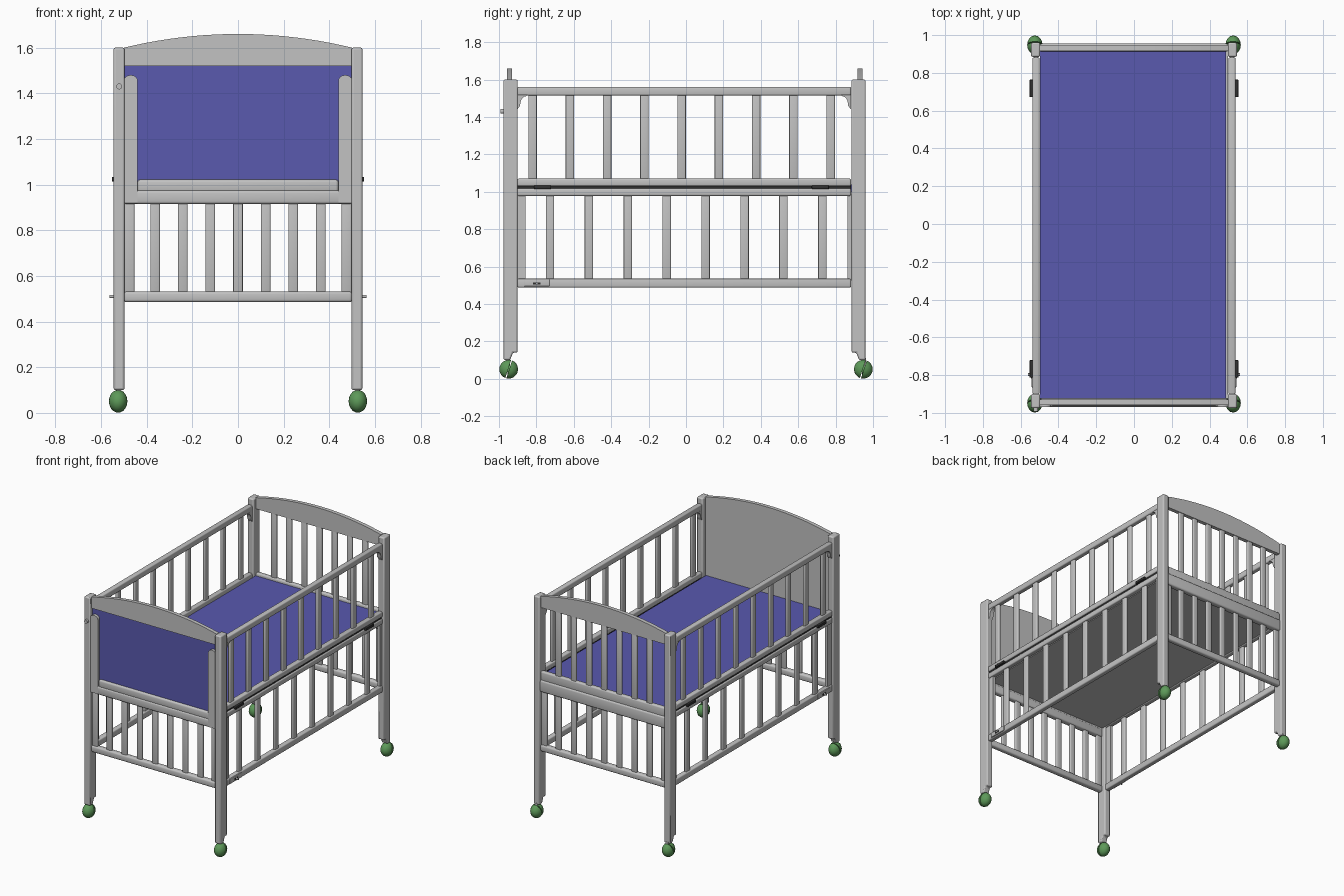
import bpy, bmesh, math
from mathutils import Matrix, Vector

if "Cube" in bpy.data.objects:
    bpy.data.objects.remove(bpy.data.objects["Cube"])


def material(name, rgb):
    m = bpy.data.materials.new(name)
    m.use_nodes = True
    m.diffuse_color = (*rgb, 1)
    m.node_tree.nodes["Principled BSDF"].inputs["Base Color"].default_value = (*rgb, 1)
    return m


GREY = material("painted_grey", (0.54, 0.54, 0.54))
BLUE = material("fabric_blue", (0.1, 0.1, 0.43))
GREEN = material("caster_green", (0.11, 0.32, 0.1))
DARK = material("hinge_dark", (0.03, 0.03, 0.03))


def finish(name, bm, mat):
    bmesh.ops.recalc_face_normals(bm, faces=bm.faces)
    mesh = bpy.data.meshes.new(name)
    bm.to_mesh(mesh)
    bm.free()
    mesh.materials.append(mat)
    ob = bpy.data.objects.new(name, mesh)
    bpy.context.collection.objects.link(ob)
    bpy.ops.object.select_all(action="DESELECT")
    ob.select_set(True)
    bpy.context.view_layer.objects.active = ob
    bpy.ops.object.shade_smooth_by_angle(angle=math.radians(35))
    return ob


def box(name, x, y, z, mat=GREY, bevel=0.0):
    """Box between two limits on each axis, with rounded edges."""
    bm = bmesh.new()
    bmesh.ops.create_cube(bm, size=1)
    for v in bm.verts:
        v.co = Vector([(a + b) / 2 + c * (b - a) for (a, b), c in zip((x, y, z), v.co)])
    if bevel:
        bmesh.ops.bevel(bm, geom=bm.edges[:], offset=bevel, segments=3,
                        profile=0.5, affect="EDGES", clamp_overlap=True)
    return finish(name, bm, mat)


def prism(name, points, axis, a, b, mat=GREY):
    """Outline extruded along x or y."""
    bm = bmesh.new()
    place = (lambda p, t: (t, *p)) if axis == "x" else (lambda p, t: (p[0], t, p[1]))
    face = bm.faces.new([bm.verts.new(place(p, a)) for p in points])
    out = bmesh.ops.extrude_face_region(bm, geom=[face])
    shift = Vector(place((0, 0), b - a))
    for v in out["geom"]:
        if isinstance(v, bmesh.types.BMVert):
            v.co += shift
    return finish(name, bm, mat)


def span(c, w):
    return (c - w / 2, c + w / 2)


def mirrored(s, a, b):
    return tuple(sorted((s * a, s * b)))


def arch(bottom, half=0.5, drop=0.0, n=20):
    xs = [half - 2 * half * i / n for i in range(n + 1)]
    return [(-half, bottom), (half, bottom)] + [
        (x, 1.6 - drop + 0.06 * (1 - (x / half) ** 2)) for x in xs]


def cylinder(name, centre, radius, depth, axis, mat):
    bm = bmesh.new()
    bmesh.ops.create_cone(bm, cap_ends=True, segments=16, radius1=radius,
                          radius2=radius, depth=depth)
    turn = Matrix.Rotation(math.pi / 2, 4, "Y" if axis == "x" else "X")
    bm.transform(Matrix.Translation(centre) @ turn)
    return finish(name, bm, mat)


# Corner posts with a cut-back foot
FOOT = [(-0.975, 1.6), (-0.9, 1.6), (-0.9, 0.14), (-0.925, 0.14), (-0.94, 0.1), (-0.975, 0.1)]
for s, side in ((-1, "right"), (1, "left")):
    for end in ("front", "back"):
        outline = FOOT if end == "front" else [(-0.015 - y, z) for y, z in FOOT]
        post = prism(f"{end}_{side}_post", outline, "x", *mirrored(s, 0.497, 0.545))
        mod = post.modifiers.new("rounded", "BEVEL")
        mod.width, mod.segments = 0.008, 2

# Casters: two half balls with a slit between them
for s, side in ((-1, "right"), (1, "left")):
    for e, end in ((-1, "front"), (1, "back")):
        centre = Vector((s * 0.525, e * 0.948, 0.051))
        for h in (-1, 1):
            bm = bmesh.new()
            bmesh.ops.create_uvsphere(bm, u_segments=16, v_segments=10, radius=0.05)
            cut = bmesh.ops.bisect_plane(bm, geom=bm.verts[:] + bm.edges[:] + bm.faces[:],
                                         plane_co=(0, h * 0.003, 0), plane_no=(0, -h, 0),
                                         clear_outer=True)
            rim = [g for g in cut["geom_cut"] if isinstance(g, bmesh.types.BMEdge)]
            bmesh.ops.contextual_create(bm, geom=rim)
            bm.transform(Matrix.Translation(centre) @ Matrix.Diagonal((0.82, 1, 1, 1))
                         @ Matrix.Rotation(math.radians(-18), 4, "X"))
            finish(f"{end}_{side}_caster_half", bm, GREEN)
        cylinder(f"{end}_{side}_caster_hub", centre, 0.03, 0.012, "y", GREEN)
        box(f"{end}_{side}_caster_stem", span(s * 0.522, 0.02),
            span(e * 0.952, 0.02), (0.07, 0.11))

# Mattress on its base board
box("mattress", (-0.497, 0.488), (-0.925, 0.917), (1.0, 1.04), BLUE)
box("base_board", (-0.497, 0.497), (-0.925, 0.917), (0.98, 1.0))

# Front end: solid arched panel with fabric face and U-shaped frame
prism("front_arched_panel", arch(0.95), "y", -0.94, -0.93)
prism("front_top_arch", arch(1.52), "y", -0.957, -0.93)
box("front_fabric_panel", (-0.5, 0.5), (-0.947, -0.939), (0.98, 1.525), BLUE)
for s, side in ((-1, "right"), (1, "left")):
    top = [(s * (0.47 + 0.03 * math.cos(t)), 1.455 + 0.025 * math.sin(t))
           for t in [math.pi * i / 10 for i in range(11)]]
    prism(f"front_{side}_upright", [(s * 0.44, 0.92), (s * 0.5, 0.92)] + top, "y", -0.968, -0.945)
box("front_middle_rail", (-0.5, 0.5), (-0.968, -0.925), (0.915, 0.975), bevel=0.012)
box("front_rail_bead", (-0.44, 0.44), (-0.963, -0.93), (0.965, 1.022), bevel=0.012)

# Back end: arched top rail and open slats
prism("back_top_arch", arch(1.52), "y", 0.916, 0.944)
box("back_middle_rail", (-0.5, 0.5), (0.91, 0.955), (0.915, 1.0), bevel=0.012)
box("back_rail_bead", (-0.5, 0.5), (0.912, 0.945), (0.99, 1.06), bevel=0.01)

# Slats and bottom rails of both ends
SLATS = [0.121 * i for i in range(-3, 4)]
for end, y in (("front", -0.943), ("back", 0.93)):
    box(f"{end}_bottom_rail", (-0.5, 0.5), span(y, 0.04), (0.485, 0.532), bevel=0.012)
    for x in SLATS:
        box(f"{end}_lower_slat", span(x, 0.042), span(y, 0.02), (0.525, 0.925), bevel=0.006)
        if end == "back":
            box("back_upper_slat", span(x, 0.042), span(y, 0.02), (1.05, 1.53), bevel=0.006)
    for s in (-1, 1):
        box(f"{end}_edge_slat", span(s * 0.476, 0.044), span(y, 0.02), (0.525, 0.925), bevel=0.006)

# Long sides: upper folding gate and lower fixed gate
for s, side in ((-1, "right"), (1, "left")):
    rail_x, slat_x = mirrored(s, 0.5, 0.537), mirrored(s, 0.509, 0.529)
    length = (-0.902, 0.882)
    for part, z in (("top_rail", (1.515, 1.56)), ("gate_bottom_rail", (1.03, 1.07)),
                    ("lower_gate_top_rail", (0.978, 1.018)), ("bottom_rail", (0.488, 0.535))):
        box(f"{side}_{part}", rail_x, length, z, bevel=0.008)
    box(f"{side}_hinge_gap", mirrored(s, 0.508, 0.528), length, (1.015, 1.033), DARK)
    for i in range(9):
        box(f"{side}_upper_slat", slat_x, span(-0.82 + i * 0.1992, 0.045), (1.06, 1.525), bevel=0.006)
    for i in range(8):
        box(f"{side}_lower_slat", slat_x, span(-0.727 + i * 0.208, 0.045), (0.525, 0.985), bevel=0.006)
    box(f"{side}_front_edge_slat", slat_x, (-0.902, -0.857), (0.525, 0.985))
    box(f"{side}_back_edge_slat", slat_x, (0.864, 0.884), (0.525, 0.985))
    # Curved corner brackets under the top rail
    for d, y0 in ((1, -0.902), (-1, 0.882)):
        curve = [(y0 + d * (0.045 - 0.03 * math.sin(t)), 1.46 + 0.05 * math.cos(t))
                 for t in [math.pi / 2 * i / 6 for i in range(7)]]
        outline = [(y0, 1.44), (y0, 1.52), (y0 + d * 0.06, 1.52)] + curve
        prism(f"{side}_corner_bracket", outline, "x", *mirrored(s, 0.503, 0.533))
    # Hinges, lock plate and pin
    for y in (-0.767, 0.718):
        box(f"{side}_hinge", mirrored(s, 0.533, 0.553), span(y, 0.092), (1.014, 1.034), DARK, 0.004)
    box(f"{side}_lock_plate", mirrored(s, 0.53, 0.543), span(-0.797, 0.135), (0.494, 0.531), bevel=0.004)
    box(f"{side}_lock_slot", mirrored(s, 0.54, 0.546), span(-0.797, 0.04), (0.504, 0.516), DARK)
    cylinder(f"{side}_lock_pin", (s * 0.55, -0.797, 0.51), 0.007, 0.024, "x", GREY)

# Small knob on the front right post
cylinder("post_knob", (-0.52, -0.982, 1.43), 0.013, 0.02, "y", GREY)
